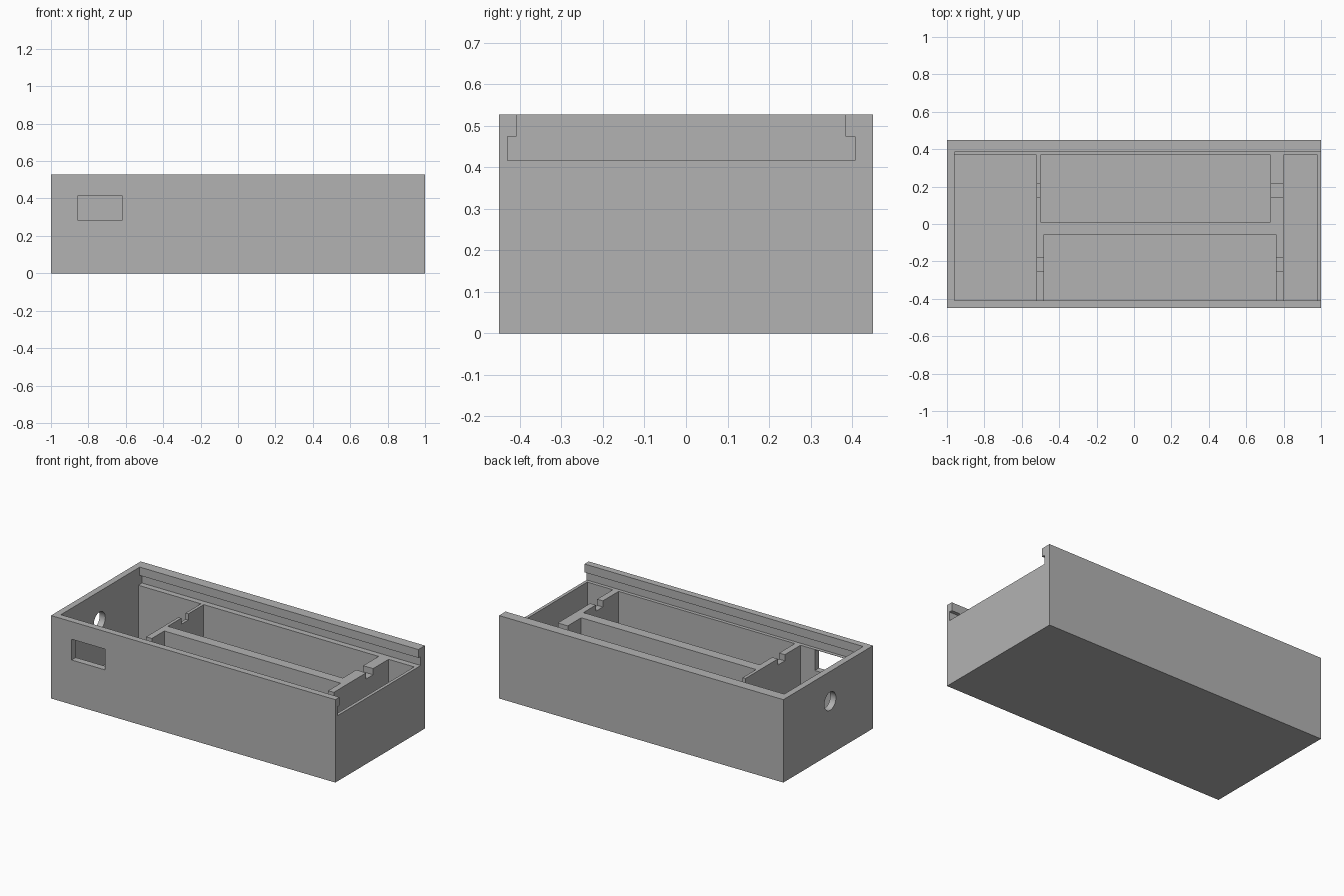
import bpy
import bmesh

if "Cube" in bpy.data.objects:
    bpy.data.objects.remove(bpy.data.objects["Cube"], do_unlink=True)

# Main dimensions
HALF_Y, HEIGHT, FLOOR = 0.45, 0.527, 0.04
FRONT, REAR, END = -0.408, 0.37, -0.96
SHELF, LIP = 0.417, 0.474

grey = bpy.data.materials.new("plain grey")
grey.use_nodes = True
colour = (0.45, 0.45, 0.45, 1)
grey.diffuse_color = colour
grey.node_tree.nodes["Principled BSDF"].inputs["Base Color"].default_value = colour


def make_object(name, bm):
    bmesh.ops.recalc_face_normals(bm, faces=bm.faces)
    mesh = bpy.data.meshes.new(name)
    bm.to_mesh(mesh)
    bm.free()
    mesh.materials.append(grey)
    obj = bpy.data.objects.new(name, mesh)
    bpy.context.collection.objects.link(obj)
    return obj


def box(name, x, y, z):
    bm = bmesh.new()
    bmesh.ops.create_cube(bm, size=1)
    for v in bm.verts:
        v.co = [(r[0] + r[1]) / 2 + c * (r[1] - r[0]) for r, c in zip((x, y, z), v.co)]
    return make_object(name, bm)


def extrude_x(name, profile, x0, x1):
    bm = bmesh.new()
    face = bm.faces.new([bm.verts.new((x0, y, z)) for y, z in profile])
    moved = bmesh.ops.extrude_face_region(bm, geom=[face])["geom"]
    bmesh.ops.translate(bm, vec=(x1 - x0, 0, 0),
                        verts=[g for g in moved if isinstance(g, bmesh.types.BMVert)])
    return make_object(name, bm)


def cut(target, cutter):
    mod = target.modifiers.new("cut", "BOOLEAN")
    mod.operation, mod.solver, mod.object = "DIFFERENCE", "EXACT", cutter
    bpy.context.view_layer.objects.active = target
    bpy.ops.object.modifier_apply(modifier=mod.name)
    bpy.data.objects.remove(cutter, do_unlink=True)


case = box("case", (-1, 1), (-HALF_Y, HALF_Y), (0, HEIGHT))

# Sliding lid channel, undercut on both long sides and open at one end
channel = [(-0.43, SHELF), (0.407, SHELF), (0.407, LIP), (0.384, LIP),
           (0.384, 0.6), (FRONT, 0.6), (FRONT, LIP), (-0.43, LIP)]
cut(case, extrude_x("channel_cutter", channel, END, 1.1))

# Compartments, leaving the dividers between them
for x, y in [((END, -0.52), (FRONT, REAR)), ((0.8, 0.98), (FRONT, REAR)),
             ((-0.5, 0.73), (0.01, REAR)), ((-0.48, 0.76), (FRONT, -0.055))]:
    cut(case, box("compartment_cutter", x, y, (FLOOR, 0.44)))

# Wire notches across the dividers
for x in [(-0.54, -0.46), (0.71, 0.82)]:
    for y in [(0.145, 0.215), (-0.25, -0.18)]:
        cut(case, box("notch_cutter", x, y, (0.378, 0.44)))

# Front window
cut(case, box("window_cutter", (-0.855, -0.62), (-0.5, -0.38), (0.283, 0.415)))

# Round cable hole in the closed end
bm = bmesh.new()
bmesh.ops.create_cone(bm, cap_ends=True, segments=48, radius1=0.058, radius2=0.058, depth=0.2)
for v in bm.verts:
    x, y, z = v.co
    v.co = (z - 0.98, x - 0.02, y + 0.338)
cut(case, make_object("hole_cutter", bm))

# Keep corners crisp and the hole round
bpy.ops.object.select_all(action="DESELECT")
case.select_set(True)
bpy.context.view_layer.objects.active = case
bpy.ops.object.shade_smooth_by_angle(angle=0.5)
